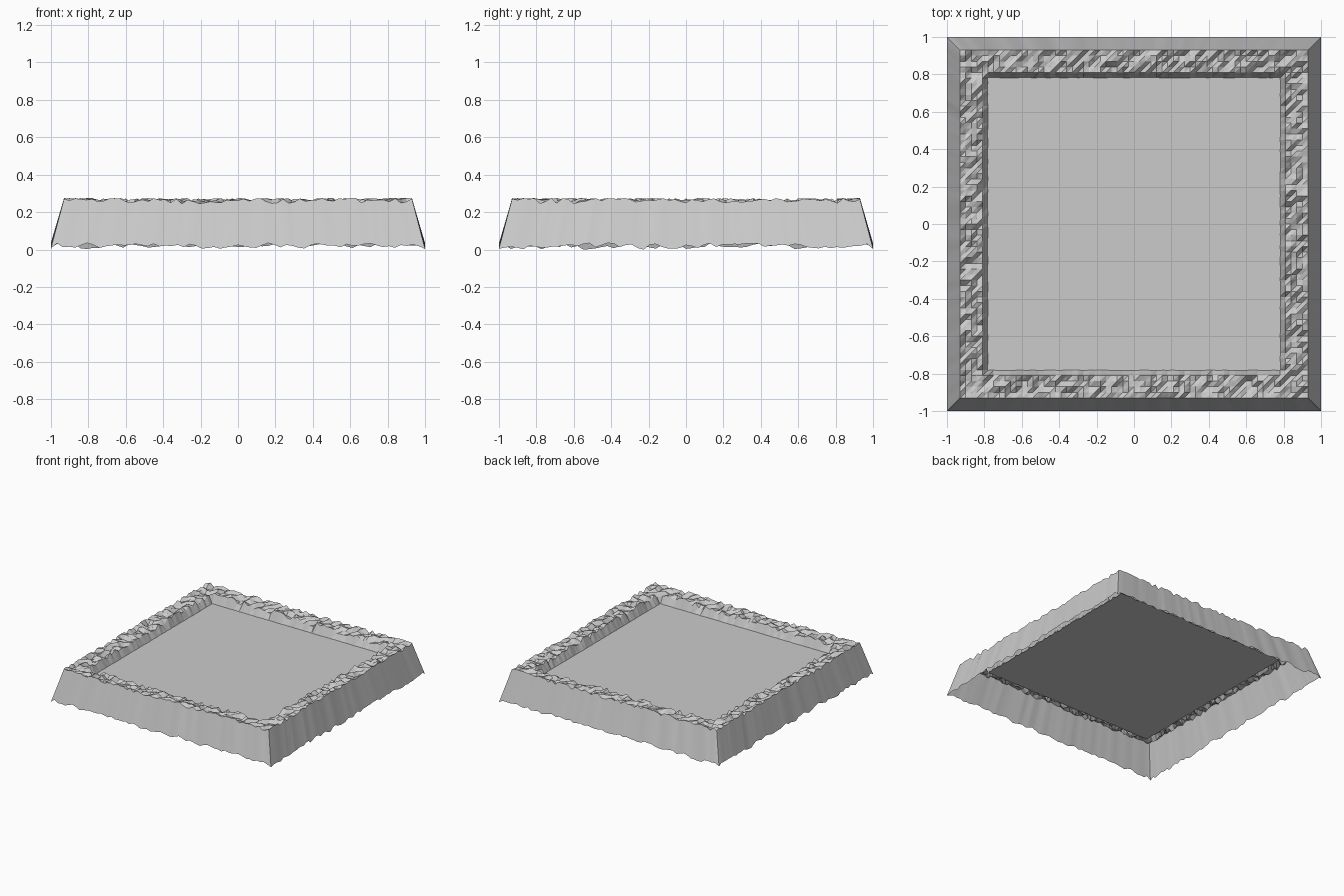
import bpy, bmesh, random

if "Cube" in bpy.data.objects:
    bpy.data.objects.remove(bpy.data.objects["Cube"])

random.seed(7)
STEP = 0.03          # grid cell size
OUT, INN = 31, 26    # outer and inner rim edge, in cells
FLOOR_Z = 0.19


def finish(bm, name):
    me = bpy.data.meshes.new(name)
    bm.to_mesh(me)
    bm.free()
    ob = bpy.data.objects.new(name, me)
    bpy.context.collection.objects.link(ob)
    return ob


# Random height for each grid point of the rocky rim
height = {}
for i in range(-OUT, OUT + 1):
    for j in range(-OUT, OUT + 1):
        r = max(abs(i), abs(j))
        if r == OUT:
            height[i, j] = 0.275 - 0.03 * random.random() ** 1.7
        elif r > INN:
            height[i, j] = 0.275 - 0.045 * random.random()
        elif r == INN:
            height[i, j] = FLOOR_Z - 0.012 * random.random()

# Rocky rim: square ring of jagged, triangulated cells
bm = bmesh.new()
verts = {k: bm.verts.new((k[0] * STEP, k[1] * STEP, z)) for k, z in height.items()}
for i in range(-OUT, OUT):
    for j in range(-OUT, OUT):
        keys = [(i, j), (i + 1, j), (i + 1, j + 1), (i, j + 1)]
        if all(k in verts for k in keys):
            a, b, c, d = [verts[k] for k in keys]
            bm.faces.new((a, b, c))
            bm.faces.new((a, c, d))
finish(bm, "rocky_rim")

# Sloping outer skirt with a wavy, ragged lower edge
n = OUT
loop = ([(i, -n) for i in range(-n, n)] + [(n, j) for j in range(-n, n)]
        + [(i, n) for i in range(n, -n, -1)] + [(-n, j) for j in range(n, -n, -1)])
raw = [random.random() for _ in loop]
wave = [0.7 * raw[k] + 0.3 * raw[k - 1] for k in range(len(loop))]
lo, hi = min(wave), max(wave)
bm = bmesh.new()
top, bottom = [], []
for (i, j), w in zip(loop, wave):
    top.append(bm.verts.new((i * STEP, j * STEP, height[i, j])))
    z = 0.038 * (w - lo) / (hi - lo)
    if abs(i) == n and abs(j) == n:
        z *= 0.3
    bottom.append(bm.verts.new((i / n, j / n, z)))
for k in range(len(loop)):
    m = (k + 1) % len(loop)
    bm.faces.new((bottom[k], bottom[m], top[m], top[k]))
skirt = finish(bm, "outer_skirt")
bpy.context.view_layer.objects.active = skirt
skirt.select_set(True)
bpy.ops.object.shade_smooth_by_angle(angle=0.5)

# Flat sunken floor
bm = bmesh.new()
s = INN * STEP + 0.003
bm.faces.new([bm.verts.new((x * s, y * s, FLOOR_Z))
              for x, y in ((-1, -1), (1, -1), (1, 1), (-1, 1))])
finish(bm, "floor_panel")
